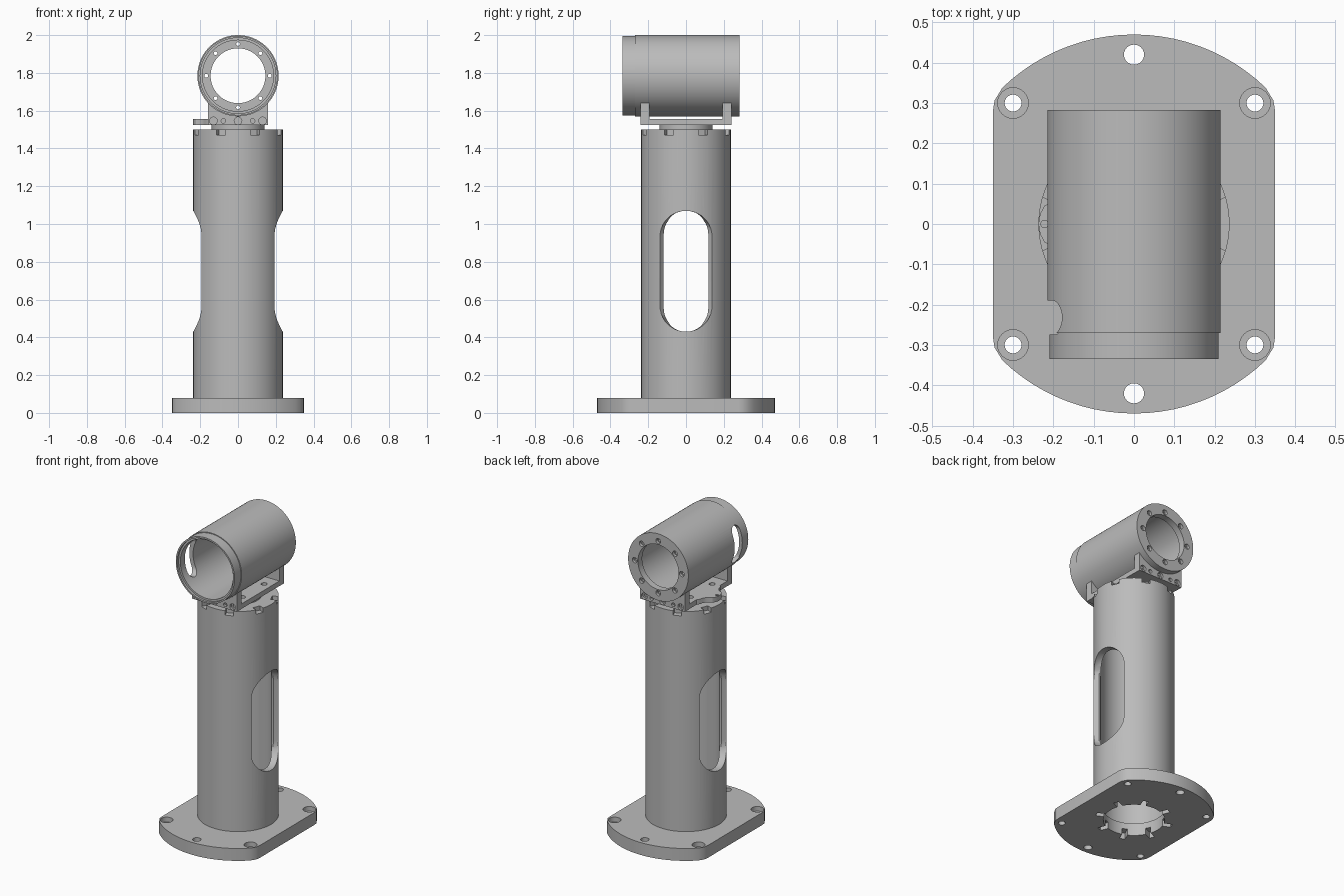
import bpy, bmesh, math
from mathutils import Matrix, Vector

if "Cube" in bpy.data.objects:
    bpy.data.objects.remove(bpy.data.objects["Cube"], do_unlink=True)

grey = bpy.data.materials.new("machined_grey")
grey.use_nodes = True
GREY = (0.5, 0.5, 0.5, 1)
grey.diffuse_color = GREY
grey.node_tree.nodes["Principled BSDF"].inputs["Base Color"].default_value = GREY

ALONG_X = Matrix.Rotation(math.pi / 2, 4, "Y")
ALONG_Y = Matrix.Rotation(-math.pi / 2, 4, "X")
UP = Matrix.Identity(4)
TUBE_Z = 1.785
TUBE_R = 0.215


def finish(bm, name):
    bmesh.ops.recalc_face_normals(bm, faces=bm.faces)
    mesh = bpy.data.meshes.new(name)
    bm.to_mesh(mesh)
    bm.free()
    mesh.materials.append(grey)
    obj = bpy.data.objects.new(name, mesh)
    bpy.context.collection.objects.link(obj)
    return obj


def loft(name, rings, closed=False):
    """Skin matching rings of points; cap the ends or close the loop."""
    bm = bmesh.new()
    loops = [[bm.verts.new(p) for p in ring] for ring in rings]
    n = len(loops[0])
    pairs = list(zip(loops, loops[1:]))
    if closed:
        pairs.append((loops[-1], loops[0]))
    else:
        bm.faces.new(loops[0])
        bm.faces.new(loops[-1])
    for a, b in pairs:
        for i in range(n):
            j = (i + 1) % n
            bm.faces.new((a[i], a[j], b[j], b[i]))
    return finish(bm, name)


def lathe(name, profile, frame=UP, n=72):
    """Revolve a closed (radius, height) profile."""
    turn = [2 * math.pi * i / n for i in range(n)]
    rings = [[frame @ Vector((r * math.cos(a), r * math.sin(a), h)) for a in turn]
             for r, h in profile]
    return loft(name, rings, closed=True)


def prism(name, outline, z0, z1):
    return loft(name, [[(x, y, z) for x, y in outline] for z in (z0, z1)])


def box(name, centre, size, turn=UP):
    bm = bmesh.new()
    bmesh.ops.create_cube(bm, size=1, matrix=turn @ Matrix.Translation(centre)
                          @ Matrix.Diagonal((*size, 1)))
    return finish(bm, name)


def rod(centre, radius, depth, axis=UP, n=24):
    bm = bmesh.new()
    bmesh.ops.create_cone(bm, cap_ends=True, segments=n, radius1=radius, radius2=radius,
                          depth=depth, matrix=Matrix.Translation(centre) @ axis)
    return finish(bm, "cutter")


def cut(obj, *cutters):
    for cutter in cutters:
        cutter.hide_render = True
        mod = obj.modifiers.new("cut", "BOOLEAN")
        mod.operation = "DIFFERENCE"
        mod.solver = "EXACT"
        mod.object = cutter
        bpy.context.view_layer.objects.active = obj
        bpy.ops.object.modifier_apply(modifier=mod.name)
        bpy.data.objects.remove(cutter, do_unlink=True)


def capsule(half_w, half_h, n=20):
    """Upright slot outline as (across, up) pairs."""
    pts = []
    for side in (0, 1):
        for i in range(n + 1):
            a = math.pi * (side + i / n)
            up = (half_h - half_w) * (1 - 2 * side)
            pts.append((half_w * math.cos(a), up + half_w * math.sin(a)))
    return pts


def slot_cutter(centre_y, centre_z, sections):
    return loft("cutter", [[(x, centre_y + u, centre_z + v) for u, v in capsule(w, h)]
                           for x, w, h in sections])


def spokes(count=8, offset=0.5):
    return [Matrix.Rotation(2 * math.pi * (i + offset) / count, 4, "Z") for i in range(count)]


# Base plate: disc with two flattened sides and softened corners
arc = [(0.47 * math.sin(a), 0.47 * math.cos(a))
       for a in (math.radians(-44 + 4 * i) for i in range(23))]
top_edge = [(-0.35, 0.28), (-0.346, 0.306)] + arc + [(0.346, 0.306), (0.35, 0.28)]
outline = top_edge + [(-x, -y) for x, y in top_edge]
base = prism("base_plate", outline, 0, 0.08)
cut(base, rod((0, 0, 0.04), 0.18, 0.2, n=64))
for sx in (-1, 1):
    for sy in (-1, 1):
        spot = (sx * 0.3, sy * 0.3)
        cut(base, rod((*spot, 0.04), 0.021, 0.2), rod((*spot, 0.085), 0.038, 0.07))
for sy in (-1, 1):
    cut(base, rod((0, sy * 0.42, 0.04), 0.025, 0.2))
# Bolt recesses round the bore on the underside
for turn in spokes():
    cut(base, box("cutter", (0.19, 0, 0), (0.08, 0.034, 0.08), turn))

# Column: hollow tube with a thick top rim
column = lathe("column", [(0.195, 0.075), (0.237, 0.075), (0.237, 1.5),
                          (0.08, 1.5), (0.08, 1.455), (0.195, 1.455)])
# Side windows with eased outer edges
for s in (-1, 1):
    cut(column, slot_cutter(0, 0.75, [(0, 0.118, 0.315), (s * 0.17, 0.118, 0.315),
                                      (s * 0.192, 0.138, 0.32), (s * 0.3, 0.138, 0.32)]))
# Rim notches
for turn in spokes():
    cut(column, box("cutter", (0.23, 0, 1.49), (0.06, 0.05, 0.036), turn))

# Neck between column and saddle
lathe("neck", [(0.08, 1.495), (0.14, 1.495), (0.14, 1.53), (0.08, 1.53)])

# Saddle plate with a rounded ear on its right side
ear = [(-0.16, 0.12), (-0.172, 0.105), (-0.178, 0.08), (-0.195, 0.06),
       (-0.222, 0.045), (-0.233, 0.025), (-0.237, 0)]
ear += [(x, -y) for x, y in reversed(ear[:-1])]
plate = prism("saddle_plate", [(0.16, -0.22), (0.16, 0.22), (-0.16, 0.22)] + ear
              + [(-0.16, -0.22)], 1.524, 1.556)
cut(plate, rod((-0.222, 0, 1.54), 0.009, 0.1))
for x in (-0.11, 0.11):
    for y in (-0.11, 0.11):
        cut(plate, rod((x, y, 1.55), 0.018, 0.03))

# Saddle legs, hollowed to cradle the barrel
for s, name in ((-1, "front_leg"), (1, "rear_leg")):
    leg = box(name, (0, s * 0.217, 1.59), (0.32, 0.046, 0.134))
    cut(leg, rod((0, s * 0.217, TUBE_Z), TUBE_R - 0.002, 0.2, ALONG_Y, 72))
    for x, r in ((-0.13, 0.02), (-0.077, 0.012), (0, 0.02), (0.077, 0.012), (0.13, 0.02)):
        cut(leg, rod((x, s * 0.24, 1.546), r, 0.03, ALONG_Y),
            rod((x, s * 0.217, 1.546), r / 2, 0.1, ALONG_Y, 12))

# Barrel: open front collar, flanged rear
frame = Matrix.Translation((0, 0, TUBE_Z)) @ ALONG_Y
barrel = lathe("barrel", [(0.188, -0.32), (0.2, -0.32), (0.2, -0.335), (0.21, -0.335),
                          (0.21, -0.27), (TUBE_R, -0.27), (TUBE_R, 0.283),
                          (0.145, 0.283), (0.145, 0.24), (0.188, 0.24)], frame, 96)
for i in range(8):
    a = math.pi * i / 4
    x, z = 0.168 * math.cos(a), TUBE_Z + 0.168 * math.sin(a)
    cut(barrel, rod((x, 0.27, z), 0.01, 0.12, ALONG_Y, 16),
        rod((x, 0.285, z), 0.017, 0.04, ALONG_Y, 20))
# Access slot on the right of the barrel
cut(barrel, slot_cutter(-0.232, TUBE_Z, [(-0.1, 0.042, 0.12), (-0.3, 0.042, 0.12)]))

# Smooth the curves and keep machined edges crisp
bpy.ops.object.select_all(action="DESELECT")
for obj in bpy.context.scene.objects:
    if obj.type == "MESH" and grey.name in obj.data.materials:
        obj.select_set(True)
        bpy.context.view_layer.objects.active = obj
bpy.ops.object.shade_smooth_by_angle(angle=math.radians(30))
